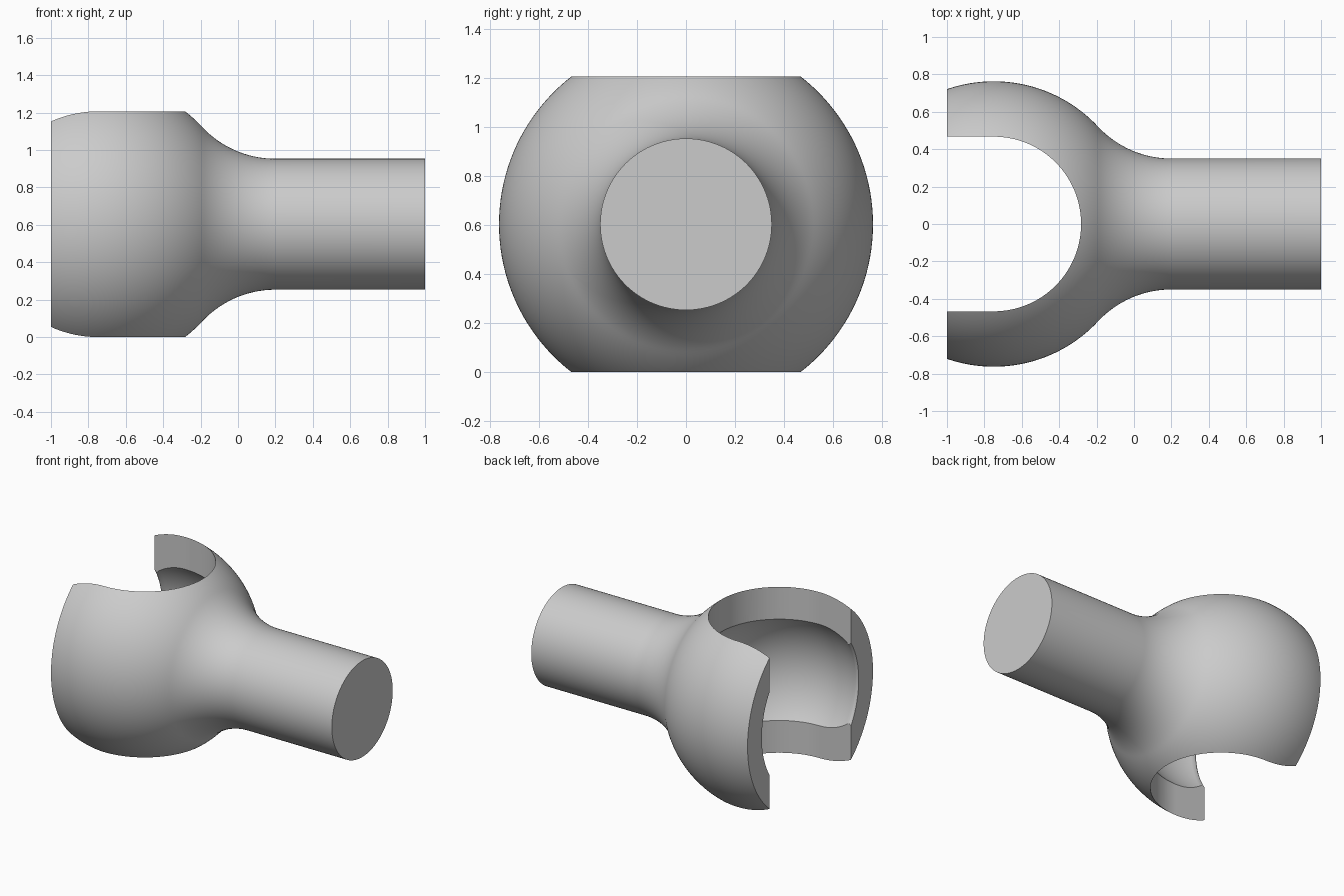
import bpy, bmesh
from math import sin, cos, pi, sqrt, asin, acos, atan2
from mathutils import Vector, Matrix

if "Cube" in bpy.data.objects:
    bpy.data.objects.remove(bpy.data.objects["Cube"])

BALL_X, BALL_R = -0.75, 0.763      # outer ball
CAVITY_R = 0.595                   # inner spherical seat
SLOT_R = 0.467                     # vertical clearance slot
SHAFT_R, SHAFT_X = 0.35, 0.2       # shaft radius, end of neck fillet
MID_Z = sqrt(BALL_R ** 2 - SLOT_R ** 2)


def arc(cx, cr, rad, a0, a1, n):
    """Points of an arc in the (axis, radius) plane."""
    return [(cx + rad * cos(a0 + (a1 - a0) * i / n),
             cr + rad * sin(a0 + (a1 - a0) * i / n)) for i in range(n + 1)]


def make_object(name, bm):
    bmesh.ops.recalc_face_normals(bm, faces=bm.faces)
    mesh = bpy.data.meshes.new(name)
    bm.to_mesh(mesh)
    bm.free()
    obj = bpy.data.objects.new(name, mesh)
    bpy.context.collection.objects.link(obj)
    return obj


# Neck fillet tangent to both the shaft and the ball
d = SHAFT_X - BALL_X
fillet_r = (d * d + SHAFT_R ** 2 - BALL_R ** 2) / (2 * (BALL_R - SHAFT_R))
tangent = atan2(SHAFT_R + fillet_r, d)

# Closed half profile: shaft, neck, ball, rim flare, cavity
profile = [(1, 0), (1, SHAFT_R)]
profile += arc(SHAFT_X, SHAFT_R + fillet_r, fillet_r, -pi / 2, tangent - pi, 24)
profile += arc(BALL_X, 0, BALL_R, tangent, acos((-1 - BALL_X) / BALL_R), 40)[1:]
profile += [(-1, 0.557), (-0.99, 0.55)]
profile += arc(BALL_X, 0, CAVITY_R, acos((-0.98 - BALL_X) / CAVITY_R), 0, 48)

# Socket body: profile revolved around the x axis
bm = bmesh.new()
verts = [bm.verts.new((x, 0, max(r, 0))) for x, r in profile]
edges = [bm.edges.new(pair) for pair in zip(verts, verts[1:])]
bmesh.ops.spin(bm, geom=verts + edges, cent=(0, 0, 0), axis=(1, 0, 0),
               angle=2 * pi, steps=144, use_merge=True)
bmesh.ops.remove_doubles(bm, verts=bm.verts, dist=1e-5)
bmesh.ops.translate(bm, verts=bm.verts, vec=(0, 0, MID_Z))
socket = make_object("socket_with_shaft", bm)

# Slot cutter: upright U-shaped prism, open toward -x
bm = bmesh.new()
outline = arc(BALL_X, 0, SLOT_R, -pi / 2, pi / 2, 72) + [(-1.4, SLOT_R), (-1.4, -SLOT_R)]
face = bm.faces.new([bm.verts.new((x, y, -0.5)) for x, y in outline])
top = bmesh.ops.extrude_face_region(bm, geom=[face])["geom"]
bmesh.ops.translate(bm, vec=(0, 0, 2.4),
                    verts=[v for v in top if isinstance(v, bmesh.types.BMVert)])
cutter = make_object("slot_cutter", bm)
cutter.hide_render = True

# Cut the slot and shade
bpy.context.view_layer.objects.active = socket
socket.select_set(True)
cut = socket.modifiers.new("slot", 'BOOLEAN')
cut.operation = 'DIFFERENCE'
cut.solver = 'EXACT'
cut.object = cutter
bpy.ops.object.modifier_apply(modifier=cut.name)
bpy.data.objects.remove(cutter)
bpy.ops.object.shade_smooth_by_angle(angle=pi / 6)
